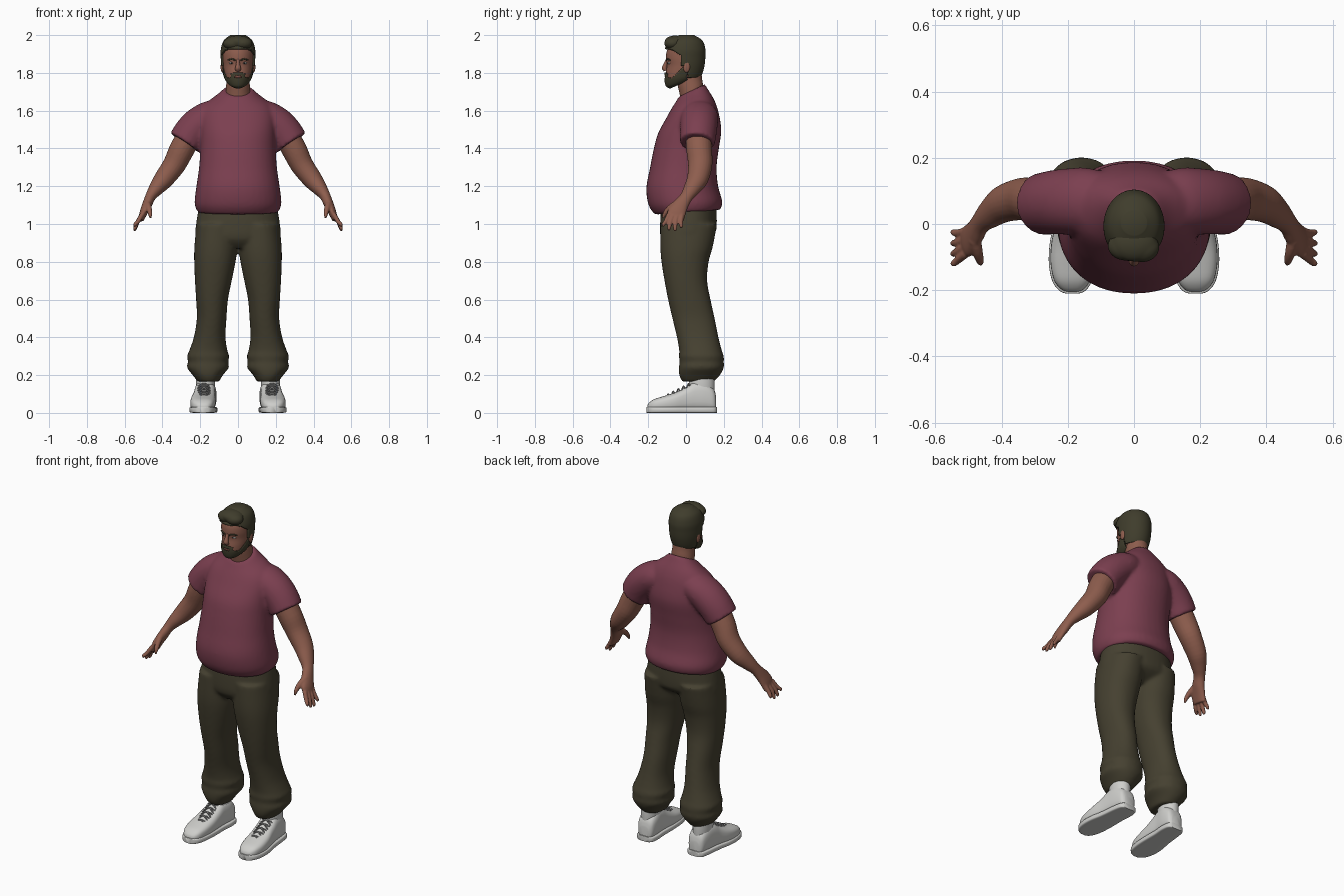
import bpy
import bmesh
from math import cos, sin, pi, copysign, radians
from mathutils import Vector, Matrix

cube = bpy.data.objects.get("Cube")
if cube:
    bpy.data.objects.remove(cube, do_unlink=True)


def material(name, r, g, b):
    m = bpy.data.materials.new(name)
    m.use_nodes = True
    m.diffuse_color = (r, g, b, 1)
    bsdf = m.node_tree.nodes["Principled BSDF"]
    bsdf.inputs["Base Color"].default_value = (r, g, b, 1)
    bsdf.inputs["Roughness"].default_value = 0.8
    return m


SKIN = material("skin", 0.27, 0.11, 0.075)
SHIRT = material("maroon cloth", 0.2, 0.05, 0.08)
TROUSER = material("olive cloth", 0.06, 0.052, 0.03)
HAIR = material("dark hair", 0.05, 0.046, 0.025)
SHOE = material("white leather", 0.62, 0.62, 0.6)
LACE = material("grey lace", 0.25, 0.25, 0.25)
EYE = material("eye white", 0.6, 0.58, 0.55)
IRIS = material("iris", 0.03, 0.03, 0.03)
LIP = material("lip", 0.2, 0.07, 0.055)


def spline(a, b, c, d, t):
    return b + (c - a) * (t / 2) + (a * 2 - b * 5 + c * 4 - d) * (t * t / 2) \
        + (b * 3 - a - c * 3 + d) * (t ** 3 / 2)


def loft(bm, rings, n=24, steps=4, power=1.0):
    """Skin smoothly through rings, each a centre and two half axes."""
    last = len(rings) - 1
    dense = []
    for i in range(last):
        four = [rings[max(0, min(last, i + k))] for k in (-1, 0, 1, 2)]
        for s in range(steps):
            dense.append([spline(*[r[j] for r in four], s / steps) for j in range(3)])
    dense.append(rings[-1])

    def shape(v):
        return copysign(abs(v) ** power, v)

    loops = [[bm.verts.new(c + u * shape(cos(2 * pi * k / n)) + v * shape(sin(2 * pi * k / n)))
              for k in range(n)] for c, u, v in dense]
    faces = [bm.faces.new(loops[0]), bm.faces.new(loops[-1])]
    for a, b in zip(loops, loops[1:]):
        faces += [bm.faces.new((a[k], a[(k + 1) % n], b[(k + 1) % n], b[k])) for k in range(n)]
    bmesh.ops.recalc_face_normals(bm, faces=faces)


def slices(rows, x=0):
    """Level rings: front z, front y, back z, back y, half width, centre x."""
    out = []
    for zf, yf, zb, yb, hw, *cx in rows:
        out.append((Vector((cx[0] if cx else x, (yf + yb) / 2, (zf + zb) / 2)),
                    Vector((hw, 0, 0)), Vector((0, (yb - yf) / 2, (zb - zf) / 2))))
    return out


def tube(bm, rows, **kw):
    """Limb along a path: x, y, z, radius along y, other radius."""
    pts = [Vector(r[:3]) for r in rows]
    rings = []
    for i, row in enumerate(rows):
        t = (pts[min(i + 1, len(pts) - 1)] - pts[max(i - 1, 0)]).normalized()
        y = Vector((0, 1, 0))
        u = (y - t * y.dot(t)).normalized()
        rings.append((pts[i], u * row[3], t.cross(u) * row[-1]))
    loft(bm, rings, **kw)


def ball(bm, centre, radii):
    bmesh.ops.create_uvsphere(bm, u_segments=20, v_segments=12, radius=1,
                              matrix=Matrix.Translation(centre) @ Matrix.Diagonal((*radii, 1)))


def mirror(bm):
    geo = bmesh.ops.duplicate(bm, geom=bm.verts[:] + bm.edges[:] + bm.faces[:])["geom"]
    bmesh.ops.scale(bm, vec=(-1, 1, 1), verts=[g for g in geo if isinstance(g, bmesh.types.BMVert)])
    bmesh.ops.reverse_faces(bm, faces=[g for g in geo if isinstance(g, bmesh.types.BMFace)])


def finish(name, bm, mat, blend=0, thick=0):
    mesh = bpy.data.meshes.new(name)
    bm.to_mesh(mesh)
    bm.free()
    mesh.materials.append(mat)
    mesh.shade_smooth()
    mesh.set_sharp_from_angle(angle=radians(50))
    ob = bpy.data.objects.new(name, mesh)
    bpy.context.collection.objects.link(ob)
    if blend:  # fuse overlapping volumes into one soft surface
        re = ob.modifiers.new("fuse", "REMESH")
        re.mode, re.voxel_size, re.use_smooth_shade = "VOXEL", blend, True
        sm = ob.modifiers.new("soften", "SMOOTH")
        sm.factor, sm.iterations = 0.5, 5
    if thick:
        so = ob.modifiers.new("thickness", "SOLIDIFY")
        so.thickness, so.offset = thick, -1
    return ob


# Shirt: sleeves on both sides fused with the trunk
bm = bmesh.new()
tube(bm, [(.08, .07, 1.59, .085, .07), (.14, .07, 1.57, .1, .086), (.2, .068, 1.53, .1, .094),
          (.245, .065, 1.485, .097, .094), (.282, .06, 1.43, .093, .092)])
mirror(bm)
loft(bm, slices([
    (1.05, -.165, 1.075, .182, .214), (1.1, -.198, 1.12, .192, .23), (1.19, -.21, 1.2, .17, .221),
    (1.3, -.19, 1.3, .162, .206), (1.4, -.17, 1.4, .174, .2), (1.48, -.148, 1.5, .187, .2),
    (1.56, -.105, 1.6, .17, .196), (1.61, -.077, 1.66, .148, .17), (1.65, -.052, 1.71, .118, .11),
    (1.675, -.037, 1.74, .1, .076)]), n=40, power=.92)
finish("shirt", bm, SHIRT, blend=.01)

# Trousers: two baggy legs fused with the hips
bm = bmesh.new()
legs = [(1, -.135, .165, 0, .22), (.88, -.136, .142, .003, .231), (.8, -.13, .12, .013, .232),
        (.7, -.114, .112, .033, .228), (.6, -.095, .13, .053, .222), (.5, -.072, .152, .061, .218),
        (.4, -.048, .172, .066, .234), (.33, -.036, .19, .056, .258), (.3, -.038, .2, .046, .27),
        (.27, -.034, .2, .052, .264), (.24, -.038, .2, .048, .27), (.2, -.036, .18, .08, .24),
        (.165, -.02, .145, .1, .212)]
loft(bm, slices([(z, yf, z, yb, (xo - xi) / 2, (xo + xi) / 2) for z, yf, yb, xi, xo in legs]),
     n=32, power=.92)
mirror(bm)
loft(bm, slices([(.87, -.09, .9, .08, .14), (.92, -.132, .95, .15, .22), (1, -.137, 1, .163, .222),
                 (1.1, -.13, 1.1, .16, .205)]), n=40, power=.92)
finish("trousers", bm, TROUSER, blend=.01)

# Arms with hands, fingers and thumbs
bm = bmesh.new()
tube(bm, [(.25, .065, 1.48, .07, .065), (.3, .07, 1.39, .068, .066), (.34, .075, 1.31, .064, .06),
          (.395, .06, 1.235, .056, .052), (.435, .03, 1.185, .044, .039), (.463, .003, 1.145, .034, .028),
          (.48, -.025, 1.105, .04, .026), (.5, -.05, 1.06, .049, .021), (.514, -.056, 1.02, .044, .014)])
for base, tip, low in [(-.09, -.12, .985), (-.067, -.09, .965), (-.045, -.058, .96), (-.022, -.025, .977)]:
    tube(bm, [(.508, base, 1.05, .013), (.532, (base + tip) / 2 - .004, 1.01, .012),
              (.546, tip, low + .012, .01), (.548, tip, low, .004)], n=10)
tube(bm, [(.482, -.045, 1.11, .02), (.472, -.085, 1.085, .016), (.465, -.112, 1.055, .012),
          (.463, -.122, 1.03, .005)], n=12)
mirror(bm)
finish("arms_and_hands", bm, SKIN, blend=.0045)

# Shoes: lofted from heel to toe, over a flat sole
heel_to_toe = [(.16, .168, .03, .085), (.145, .168, .048, .13), (.1, .17, .056, .165),
               (.045, .175, .057, .165), (0, .178, .06, .137), (-.06, .184, .066, .107),
               (-.12, .187, .065, .088), (-.17, .187, .054, .072), (-.197, .186, .034, .052),
               (-.205, .186, .014, .036)]


def along(rows, low, top=None, grow=0):
    return [(Vector((x, y * (1 + grow), (low + (top or h)) / 2)), Vector((hw + grow / 5, 0, 0)),
             Vector((0, 0, ((top or h) - low) / 2))) for y, x, hw, h in rows]


bm = bmesh.new()
loft(bm, along(heel_to_toe, .008), n=28, power=.7)
loft(bm, slices([(.08, .02, .08, .15, .045), (.15, .015, .15, .152, .05),
                 (.2, .02, .2, .15, .05)], x=.172))
mirror(bm)
finish("shoes", bm, SHOE)
bm = bmesh.new()
loft(bm, along(heel_to_toe, 0, .032, .025), n=28, power=.35)
mirror(bm)
finish("shoe_soles", bm, SHOE)

# Laces crossing the instep
bm = bmesh.new()
for i in range(5):
    y, z = .022 - .027 * i, .154 - .0135 * i
    for s in (-1, 1):
        tube(bm, [(.18 - .034 * s, y, z - .012, .004), (.18, y - .009, z, .004),
                  (.18 + .034 * s, y - .018, z - .022, .004)], n=8)
mirror(bm)
finish("shoe_laces", bm, LACE)

# Head, reused at larger scales for the hair and beard shells
PIVOT = Vector((0, -.005, 1.86))


def skull(bm, scale=1.0):
    loft(bm, slices([
        (1.725, -.08, 1.755, -.01, .028), (1.736, -.1, 1.765, .03, .05), (1.765, -.108, 1.78, .06, .066),
        (1.8, -.107, 1.8, .075, .073), (1.84, -.101, 1.84, .086, .078), (1.88, -.106, 1.88, .09, .081),
        (1.92, -.1, 1.92, .09, .08), (1.96, -.076, 1.96, .075, .066),
        (1.985, -.03, 1.985, .035, .034)]), n=72, steps=8)
    bmesh.ops.scale(bm, vec=(scale,) * 3, verts=bm.verts[:], space=Matrix.Translation(-PIVOT))


def shell(name, scale, keep, thick):
    bm = bmesh.new()
    skull(bm, scale)
    drop = [f for f in bm.faces if not keep(f.calc_center_median())]
    bmesh.ops.delete(bm, geom=drop, context="FACES")
    finish(name, bm, HAIR, thick=thick)


def is_hair(p):
    if p.y > .012:
        return p.z > 1.775
    if p.y > -.03:
        return p.z > 1.835
    return p.z > min(1.925, 1.87 - p.y * .7)


def is_beard(p):
    mouth = abs(p.x) < .021 and 1.773 < p.z < 1.786
    moustache = abs(p.x) < .04 and p.z < 1.804 - abs(p.x) * .2
    cheek = p.z < 1.772 + max(0, p.y + .075)
    return p.y < .005 and not mouth and (moustache or cheek)


bm = bmesh.new()
skull(bm)
finish("head", bm, SKIN)
shell("hair", 1.13, is_hair, .018)
shell("beard", 1.06, is_beard, .008)

# Swept-up fringe
bm = bmesh.new()
ball(bm, (0, -.058, 1.964), (.07, .056, .034))
ball(bm, (.025, -.07, 1.957), (.052, .046, .034))
ball(bm, (-.025, -.066, 1.955), (.055, .045, .034))
finish("fringe", bm, HAIR, blend=.005)

# Neck, nose and ears
bm = bmesh.new()
loft(bm, slices([(1.6, -.025, 1.66, .095, .066), (1.67, -.03, 1.735, .09, .065),
                 (1.75, -.045, 1.77, .085, .06), (1.82, -.03, 1.82, .08, .055)]), n=32)
finish("neck", bm, SKIN)
bm = bmesh.new()
tube(bm, [(0, -.098, 1.872, .008), (0, -.108, 1.848, .01), (0, -.114, 1.825, .014, .015),
          (0, -.108, 1.812, .01, .014)], n=16)
finish("nose", bm, SKIN)
bm = bmesh.new()
ball(bm, (.083, .003, 1.832), (.009, .018, .03))
mirror(bm)
finish("ears", bm, SKIN)

# Eyes, brows and lips
for name, mat, centre, radii in [("eyes", EYE, (.033, -.086, 1.852), (.014, .011, .006)),
                                 ("irises", IRIS, (.033, -.0935, 1.852), (.005, .005, .005))]:
    bm = bmesh.new()
    ball(bm, centre, radii)
    mirror(bm)
    finish(name, bm, mat)
bm = bmesh.new()
tube(bm, [(.014, -.104, 1.867, .004), (.033, -.098, 1.873, .005), (.054, -.083, 1.867, .003)], n=10)
mirror(bm)
finish("eyebrows", bm, HAIR)
bm = bmesh.new()
ball(bm, (0, -.103, 1.779), (.02, .01, .007))
finish("lips", bm, LIP)
